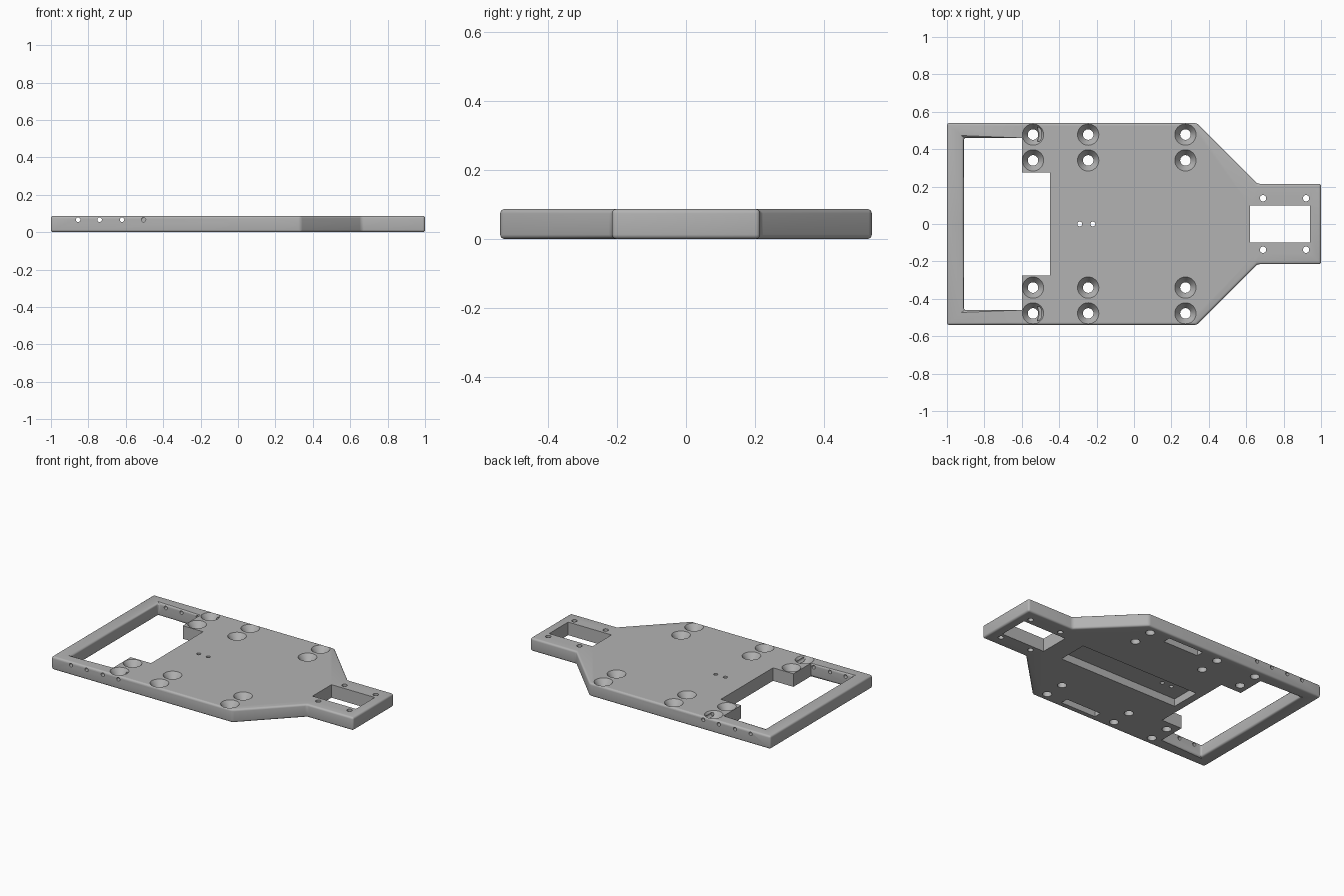
import bpy, bmesh
from math import pi, radians
from mathutils import Matrix, Vector

if "Cube" in bpy.data.objects:
    bpy.data.objects.remove(bpy.data.objects["Cube"], do_unlink=True)

T = 0.087          # plate thickness
SIDES = (1, -1)

grey = bpy.data.materials.new("plain_grey")
grey.use_nodes = True
grey.diffuse_color = (0.45, 0.45, 0.45, 1)
grey.node_tree.nodes["Principled BSDF"].inputs["Base Color"].default_value = grey.diffuse_color


def make_object(name, bm):
    bmesh.ops.recalc_face_normals(bm, faces=bm.faces)
    mesh = bpy.data.meshes.new(name)
    bm.to_mesh(mesh)
    bm.free()
    mesh.materials.append(grey)
    obj = bpy.data.objects.new(name, mesh)
    bpy.context.collection.objects.link(obj)
    return obj


def box(bm, x0, x1, y0, y1, z0, z1):
    size = Matrix.Diagonal((x1 - x0, y1 - y0, z1 - z0, 1))
    centre = Matrix.Translation(((x0 + x1) / 2, (y0 + y1) / 2, (z0 + z1) / 2))
    bmesh.ops.create_cube(bm, size=1, matrix=centre @ size)


def drill(bm, centre, radius, depth, axis="Z"):
    turn = Matrix.Rotation(pi / 2, 4, "X") if axis == "Y" else Matrix()
    bmesh.ops.create_cone(bm, cap_ends=True, segments=24, radius1=radius, radius2=radius,
                          depth=depth, matrix=Matrix.Translation(centre) @ turn)


def countersink(bm, x, y):
    # Through bore that flares into a cone at the top face
    profile = [(0, -0.1), (0.028, -0.1), (0.028, T - 0.04), (0.057, T), (0.057, T + 0.1), (0, T + 0.1)]
    verts = [bm.verts.new((x + r, y, z)) for r, z in profile]
    edges = [bm.edges.new(pair) for pair in zip(verts, verts[1:])]
    spun = bmesh.ops.spin(bm, geom=verts + edges, cent=(x, y, 0), axis=(0, 0, 1),
                          angle=2 * pi, steps=32)
    new = [v for v in bm.verts if (v.co.xy - Vector((x, y))).length < 0.06]
    bmesh.ops.remove_doubles(bm, verts=new, dist=0.0001)


def cut(target, cutter):
    cutter.hide_render = True
    mod = target.modifiers.new("cut", "BOOLEAN")
    mod.operation = "DIFFERENCE"
    mod.solver = "EXACT"
    mod.object = cutter
    bpy.context.view_layer.objects.active = target
    bpy.ops.object.modifier_apply(modifier=mod.name)
    bpy.data.objects.remove(cutter, do_unlink=True)


# Plate: half outline with the open rear frame, mirrored across y
half = [(1, 0), (1, 0.215), (0.66, 0.215), (0.335, 0.54), (-1, 0.54), (-1, 0), (-0.91, 0),
        (-0.91, 0.46), (-0.6, 0.46), (-0.6, 0.275), (-0.45, 0.275), (-0.45, 0)]
bm = bmesh.new()
for side in SIDES:
    bm.faces.new([bm.verts.new((x, side * y, 0)) for x, y in half][::side])
bmesh.ops.remove_doubles(bm, verts=bm.verts, dist=0.0001)
raised = bmesh.ops.extrude_face_region(bm, geom=list(bm.faces))["geom"]
bmesh.ops.translate(bm, vec=(0, 0, T), verts=[g for g in raised if isinstance(g, bmesh.types.BMVert)])
bmesh.ops.recalc_face_normals(bm, faces=bm.faces)


def is_rounded(edge):
    # Every sharp edge except those around the two inner mounting blocks
    mid = (edge.verts[0].co + edge.verts[1].co) / 2
    inner = -0.61 < mid.x < -0.44 and abs(mid.y) < 0.47
    return edge.calc_face_angle(0) > 0.3 and not inner


bmesh.ops.bevel(bm, geom=[e for e in bm.edges if is_rounded(e)], offset=0.013,
                offset_type="OFFSET", segments=4, profile=0.5, affect="EDGES", clamp_overlap=True)
plate = make_object("chassis_plate", bm)

# Countersunk bores, front window, underside tray and side slots
bm = bmesh.new()
for side in SIDES:
    for x in (-0.54, -0.245, 0.275):
        for y in (0.34, 0.478):
            countersink(bm, x, side * y)
    box(bm, -0.115, 0.145, side * 0.475 - 0.025, side * 0.475 + 0.025, -0.1, 0.04)
box(bm, 0.62, 0.94, -0.1, 0.1, -0.1, 0.2)
box(bm, -0.4, 0.48, -0.1, 0.1, -0.1, 0.05)
cut(plate, make_object("pocket_cutter", bm))

# Small screw holes through the plate and through the side rails
bm = bmesh.new()
for x in (-0.29, -0.22):
    drill(bm, (x, 0, 0.05), 0.013, 0.4)
for side in SIDES:
    for x in (0.69, 0.92):
        drill(bm, (x, side * 0.138, 0.05), 0.017, 0.4)
    for x in (-0.855, -0.74, -0.62, -0.505):
        drill(bm, (x, side * 0.51, 0.066), 0.012, 0.14, "Y")
cut(plate, make_object("drill_cutter", bm))

bpy.ops.object.select_all(action="DESELECT")
plate.select_set(True)
bpy.context.view_layer.objects.active = plate
bpy.ops.object.shade_smooth_by_angle(angle=radians(30))
